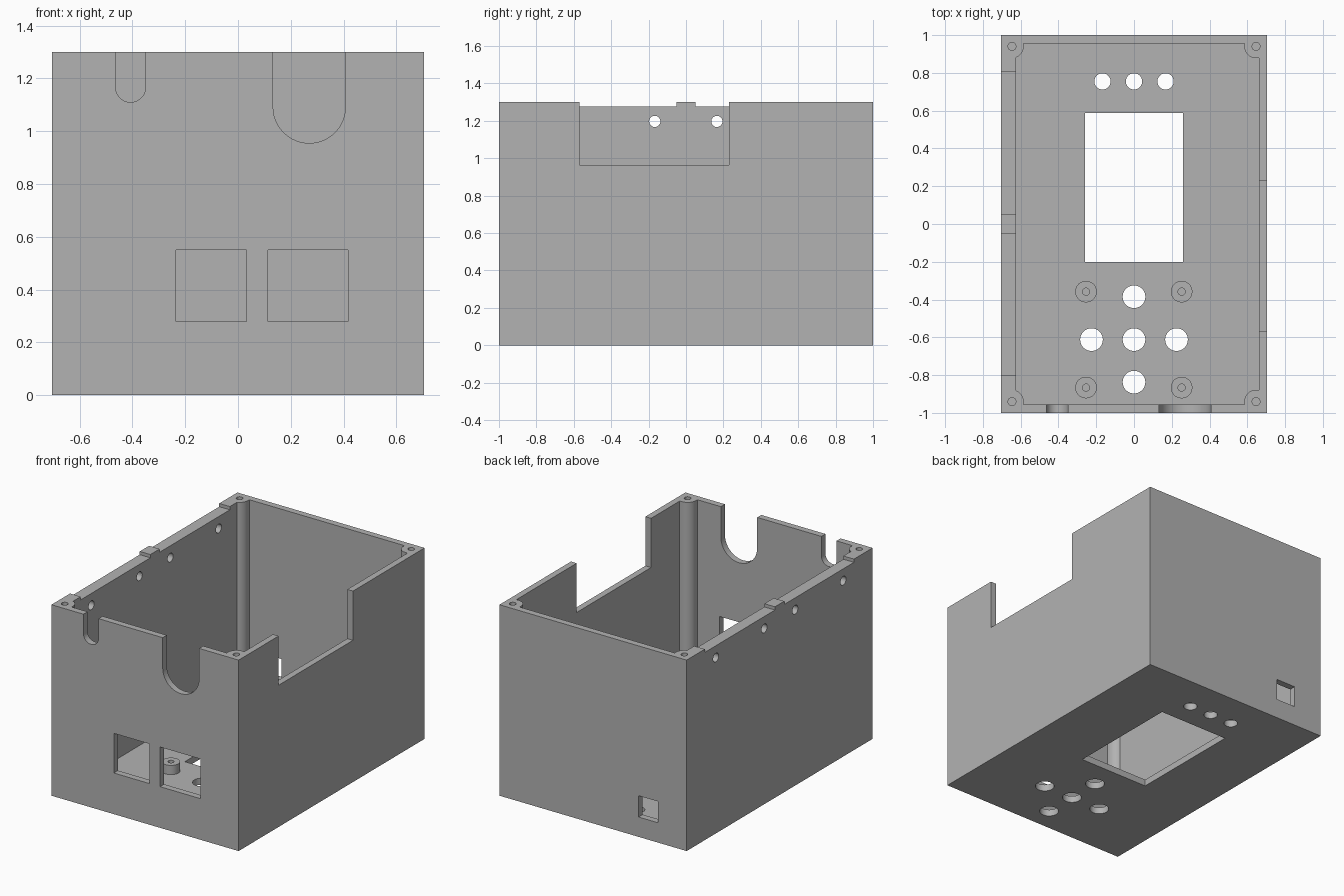
import bpy, bmesh
from math import acos, cos, sin, pi

cube = bpy.data.objects.get("Cube")
if cube:
    bpy.data.objects.remove(cube, do_unlink=True)

grey = bpy.data.materials.new("matte grey")
grey.use_nodes = True
colour = (0.448, 0.448, 0.448, 1)
grey.diffuse_color = colour
grey.node_tree.nodes["Principled BSDF"].inputs["Base Color"].default_value = colour

HX, HY, TOP = 0.705, 1.0, 1.3
WALL = 0.045
LEFT, RIGHT, BACK = -0.625, 0.662, 0.956
POST_X, POST_Y, POST_R = 0.646, 0.94, 0.062
OVER = 0.1


def prism(name, outline, axis, start, end):
    """Extrude a flat outline along an axis."""
    place = {"x": lambda a, b, t: (t, a, b),
             "y": lambda a, b, t: (a, t, b),
             "z": lambda a, b, t: (a, b, t)}[axis]
    bm = bmesh.new()
    low = [bm.verts.new(place(a, b, start)) for a, b in outline]
    high = [bm.verts.new(place(a, b, end)) for a, b in outline]
    bm.faces.new(low)
    bm.faces.new(high)
    n = len(outline)
    for i in range(n):
        j = (i + 1) % n
        bm.faces.new((low[i], low[j], high[j], high[i]))
    bmesh.ops.recalc_face_normals(bm, faces=bm.faces)
    mesh = bpy.data.meshes.new(name)
    bm.to_mesh(mesh)
    bm.free()
    mesh.materials.append(grey)
    obj = bpy.data.objects.new(name, mesh)
    bpy.context.collection.objects.link(obj)
    return obj


def rect(a0, a1, b0, b1):
    return [(a0, b0), (a1, b0), (a1, b1), (a0, b1)]


def circle(a, b, r, n=40):
    return [(a + r * cos(2 * pi * i / n), b + r * sin(2 * pi * i / n)) for i in range(n)]


def slot(a, b, r, top, n=24):
    arc = [(a + r * cos(pi + pi * i / n), b + r * sin(pi + pi * i / n)) for i in range(n + 1)]
    return arc + [(a + r, top), (a - r, top)]


def cut(target, outline, axis, start, end):
    cutter = prism("cutter", outline, axis, start, end)
    cutter.hide_render = True
    mod = target.modifiers.new("cut", "BOOLEAN")
    mod.operation = "DIFFERENCE"
    mod.solver = "EXACT"
    mod.object = cutter
    bpy.context.view_layer.objects.active = target
    bpy.ops.object.modifier_apply(modifier=mod.name)
    bpy.data.objects.remove(cutter, do_unlink=True)


def smooth(obj):
    bpy.ops.object.select_all(action="DESELECT")
    obj.select_set(True)
    bpy.context.view_layer.objects.active = obj
    bpy.ops.object.shade_smooth_by_angle(angle=pi / 6)


def cavity_corner(sx, sy, n=12):
    """Inner outline around one rounded corner post."""
    wall_u = POST_X - (RIGHT if sx > 0 else -LEFT)
    wall_v = POST_Y - BACK
    last = acos(max(wall_u, 0) / POST_R)
    pts = [(POST_R, wall_v)]
    pts += [(POST_R * cos(last * i / n), POST_R * sin(last * i / n)) for i in range(n + 1)]
    if wall_u < 0:
        pts.append((wall_u, POST_R))
    pts = [(sx * (POST_X - u), sy * (POST_Y - v)) for u, v in pts]
    return pts if sx * sy > 0 else pts[::-1]


# Case body with hollow inside and corner posts
case = prism("case", rect(-HX, HX, -HY, HY), "z", 0, TOP)
inside = []
for sx, sy in ((1, 1), (1, -1), (-1, -1), (-1, 1)):
    inside += cavity_corner(sx, sy)
cut(case, inside, "z", WALL, TOP + OVER)

# Screw holes in the posts
for sx in (-1, 1):
    for sy in (-1, 1):
        cut(case, circle(sx * POST_X, sy * POST_Y, 0.021, 24), "z", TOP - 0.35, TOP + OVER)

# Front cable slots and sockets
for x, z, r in ((-0.407, 1.167, 0.057), (0.27, 1.092, 0.137)):
    cut(case, slot(x, z, r, TOP + OVER), "y", -HY - OVER, -0.9)
for x0, x1 in ((-0.235, 0.033), (0.113, 0.417)):
    cut(case, rect(x0, x1, 0.28, 0.55), "y", -HY - OVER, -0.9)

# Back socket
cut(case, rect(-0.49, -0.343, 0.135, 0.28), "y", 0.9, HY + OVER)

# Large notch in the left wall
cut(case, rect(-0.57, 0.23, 0.965, TOP + OVER), "x", 0.6, HX + OVER)

# Lowered rim and small holes in the right wall
for y0, y1 in ((-0.8, -0.05), (0.05, 0.805)):
    cut(case, rect(y0, y1, 1.278, TOP + OVER), "x", -HX - OVER, -0.55)
for y in (-0.685, -0.167, 0.165, 0.685):
    cut(case, circle(y, 1.197, 0.03, 24), "x", -HX - OVER, -0.55)

# Screen window, indicator holes and button holes in the floor
cut(case, rect(-0.26, 0.26, -0.2, 0.587), "z", -OVER, 0.2)
for x in (-0.167, 0, 0.167):
    cut(case, circle(x, 0.755, 0.043), "z", -OVER, 0.2)
for x, y in ((0, -0.385), (-0.225, -0.612), (0, -0.612), (0.225, -0.612), (0, -0.837)):
    cut(case, circle(x, y, 0.06), "z", -OVER, 0.2)
smooth(case)

# Board standoffs
for x in (-0.254, 0.252):
    for y in (-0.358, -0.866):
        standoff = prism("standoff", circle(x, y, 0.057), "z", WALL - 0.01, 0.108)
        cut(standoff, circle(x, y, 0.019, 24), "z", WALL, 0.2)
        smooth(standoff)
